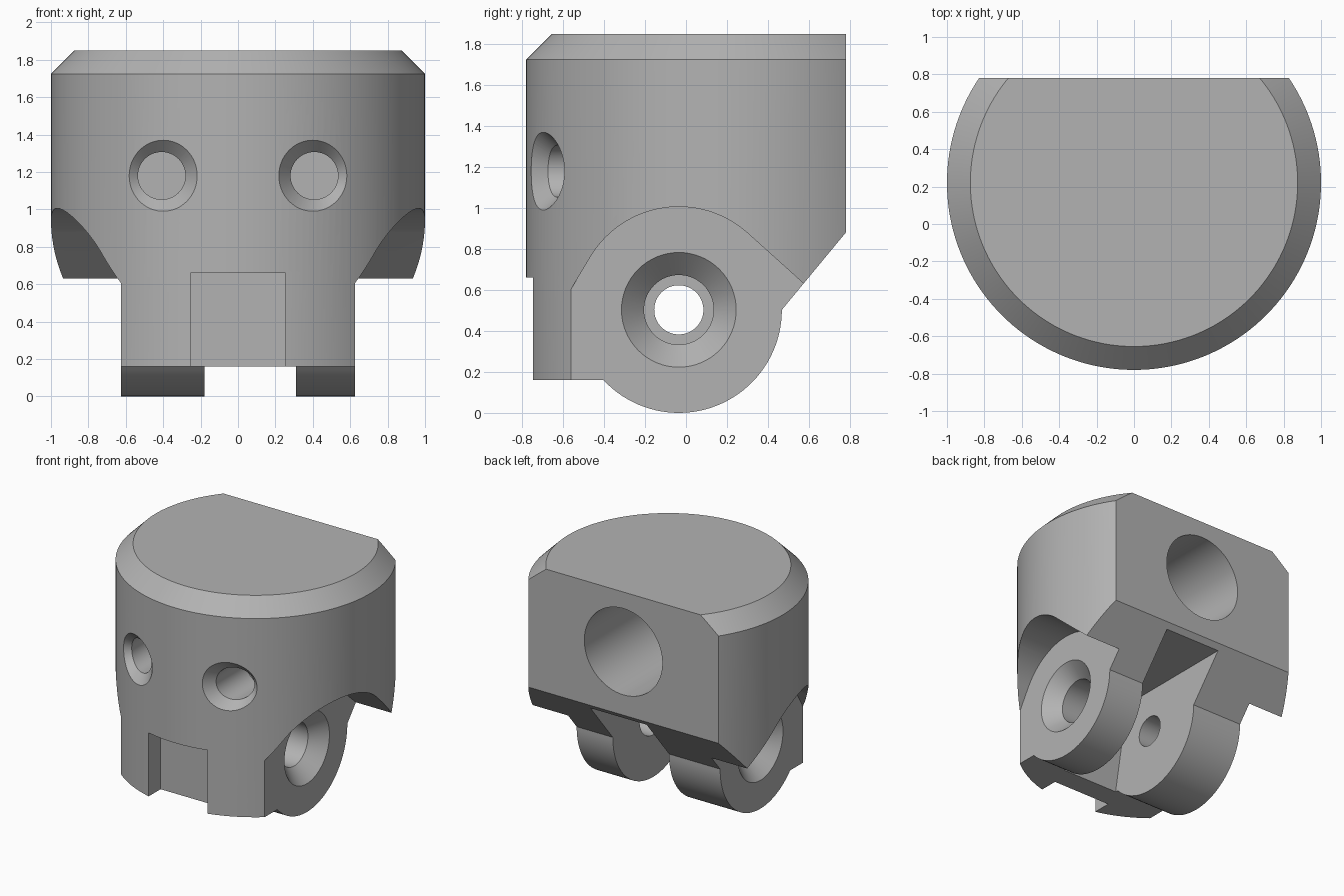
import bpy, bmesh, math

cube = bpy.data.objects.get("Cube")
if cube:
    bpy.data.objects.remove(cube, do_unlink=True)

grey = bpy.data.materials.new("plain grey")
grey.use_nodes = True
grey.diffuse_color = (0.45, 0.45, 0.45, 1)
grey.node_tree.nodes["Principled BSDF"].inputs["Base Color"].default_value = (0.45, 0.45, 0.45, 1)

HEAD_Y = 0.22              # axis of the round head
PIN_Y, PIN_Z = -0.035, 0.503   # axis of the hinge pin
EAR_X, EAR_R = 0.625, 0.503
SEG = 96


def loft(name, rings):
    """Closed solid through rings that all have the same point count."""
    bm = bmesh.new()
    loops = [[bm.verts.new(p) for p in ring] for ring in rings]
    n = len(loops[0])
    for a, b in zip(loops, loops[1:]):
        for i in range(n):
            j = (i + 1) % n
            bm.faces.new((a[i], a[j], b[j], b[i]))
    bm.faces.new(loops[0])
    bm.faces.new(loops[-1])
    bmesh.ops.recalc_face_normals(bm, faces=bm.faces)
    mesh = bpy.data.meshes.new(name)
    bm.to_mesh(mesh)
    bm.free()
    mesh.materials.append(grey)
    obj = bpy.data.objects.new(name, mesh)
    bpy.context.collection.objects.link(obj)
    return obj


def prism(name, x0, x1, profile):
    return loft(name, [[(x, y, z) for y, z in profile] for x in (x0, x1)])


def circle(r, n=SEG, rz=None):
    rz = rz or r
    return [(r * math.cos(t), rz * math.sin(t))
            for t in (2 * math.pi * i / n for i in range(n))]


def ear_arc(start, end, steps):
    angles = [math.radians(start + (end - start) * i / steps) for i in range(steps + 1)]
    return [(PIN_Y + EAR_R * math.cos(a), PIN_Z + EAR_R * math.sin(a)) for a in angles]


def head_front(x):
    return HEAD_Y - math.sqrt(1 - x * x)


def combine(target, tool, operation="DIFFERENCE"):
    mod = target.modifiers.new("cut", "BOOLEAN")
    mod.operation, mod.object, mod.solver = operation, tool, "EXACT"
    bpy.context.view_layer.objects.active = target
    bpy.ops.object.modifier_apply(modifier=mod.name)
    bpy.data.objects.remove(tool, do_unlink=True)


# Round head with a chamfered crown
head = loft("hinged_head", [
    [(x, y + HEAD_Y, z) for x, y in circle(r, 160)]
    for r, z in ((1, -0.1), (1, 1.725), (0.875, 1.85))])

# Side outline: front skirt, round hinge ears, sloped underside, flat back
outline = [(-1.2, 2.2), (-1.2, 0.16)] + ear_arc(223, 360, 40) + [(0.78, 0.88), (0.78, 2.2)]
combine(head, prism("side_outline", -1.5, 1.5, outline), "INTERSECT")

# Recesses outside the two ears, with tangent flanks
arc = ear_arc(48, 149, 32)
slope = math.tan(math.radians(59))
(ry, rz), (ly, lz) = arc[0], arc[-1]
recess = arc + [(ly - (lz + 0.3) / slope, -0.3), (1.1, -0.3),
                (1.1, rz - (1.1 - ry) * math.tan(math.radians(42)))]
for side in (-1, 1):
    combine(head, prism("ear_recess", side * EAR_X, side * 1.5, recess))

# Slot between the ears, off centre, with a leaning front wall
combine(head, prism("hinge_slot", -0.18, 0.31,
                    [(-0.475, -0.1), (1.2, -0.1), (1.2, 0.84), (-0.295, 0.84)]))

# Notch in the front skirt
combine(head, prism("front_notch", -0.255, 0.255,
                    [(-1, -0.1), (-0.6, -0.1), (-0.6, 0.66), (-1, 0.66)]))

# Stepped pin hole, countersunk at both ends
steps = ((-0.675, 0.33), (-0.465, 0.12), (0.1, 0.12), (0.1, 0.17), (0.515, 0.17), (0.675, 0.33))
combine(head, loft("pin_hole", [
    [(x, PIN_Y + a, PIN_Z + b) for a, b in circle(r, 64)] for x, r in steps]))

# Chamfered eye holes whose rims follow the curved front
for side in (-1, 1):
    rings = []
    for cx, rx, rim_z, depth in ((0.392, 0.237, 0.25, -0.066), (0.4, 0.182, 0.19, 0),
                                 (0.408, 0.127, 0.127, 0.066)):
        rings.append([(side * (cx + a), head_front(cx + a) + depth, 1.18 + b)
                      for a, b in circle(rx, 64, rim_z)])
    rings.append([(x, -0.3, z) for x, y, z in rings[-1]])
    combine(head, loft("eye_hole", rings))

# Large socket in the flat back
combine(head, loft("back_socket", [
    [(a, y, 1.38 + b) for a, b in circle(0.34)] for y in (1.0, -0.12)]))

# Smooth curved walls, crisp edges
bpy.ops.object.select_all(action="DESELECT")
head.select_set(True)
bpy.context.view_layer.objects.active = head
bpy.ops.object.shade_smooth_by_angle(angle=math.radians(25))
